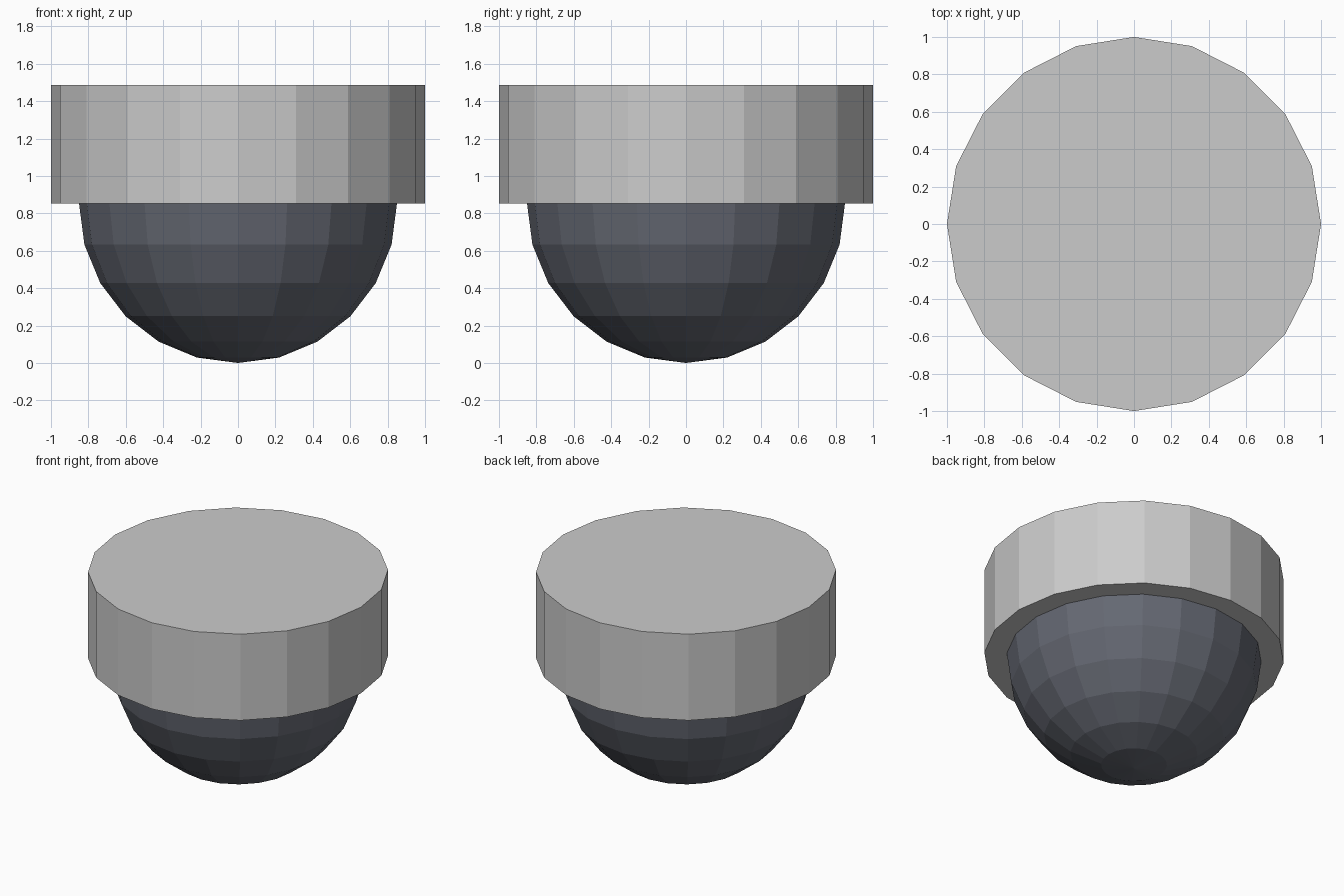
import bpy
import bmesh
import math

if "Cube" in bpy.data.objects:
    bpy.data.objects.remove(bpy.data.objects["Cube"])

SIDES = 20      # facets around both parts
RINGS = 6       # bands from dome tip to rim
DOME_R = 0.85
RIM_Z = 0.853
TOP_Z = 1.487


def material(name, rgb):
    mat = bpy.data.materials.new(name)
    mat.diffuse_color = (*rgb, 1.0)
    mat.use_nodes = True
    mat.node_tree.nodes["Principled BSDF"].inputs["Base Color"].default_value = mat.diffuse_color
    return mat


def lathe(name, profile, mat):
    """Spin (radius, z) points into a flat-faceted closed solid."""
    bm = bmesh.new()
    rings = []
    for r, z in profile:
        if r < 1e-5:
            rings.append([bm.verts.new((0, 0, z))] * SIDES)
        else:
            rings.append([bm.verts.new((r * math.cos(2 * math.pi * i / SIDES),
                                        r * math.sin(2 * math.pi * i / SIDES), z))
                          for i in range(SIDES)])
    for a, b in zip(rings, rings[1:]):
        for i in range(SIDES):
            j = (i + 1) % SIDES
            bm.faces.new(dict.fromkeys((a[i], a[j], b[j], b[i])))
    # Close open ends
    for ring in (rings[0], rings[-1]):
        if ring[0] is not ring[1]:
            bm.faces.new(ring)
    bmesh.ops.recalc_face_normals(bm, faces=bm.faces)
    mesh = bpy.data.meshes.new(name)
    bm.to_mesh(mesh)
    bm.free()
    mesh.materials.append(mat)
    obj = bpy.data.objects.new(name, mesh)
    bpy.context.collection.objects.link(obj)
    return obj


light_grey = material("light grey", (0.60, 0.60, 0.60))
dark_glass = material("dark blue grey", (0.13, 0.14, 0.17))

# Mounting housing: plain drum
lathe("housing", [(1.0, RIM_Z), (1.0, TOP_Z)], light_grey)

# Dome cover: lower half of a sphere, rim meeting the housing
angles = [math.pi / 2 * i / RINGS for i in range(RINGS + 1)]
lathe("dome_cover", [(DOME_R * math.sin(a), RIM_Z - RIM_Z * math.cos(a))
                     for a in angles], dark_glass)
